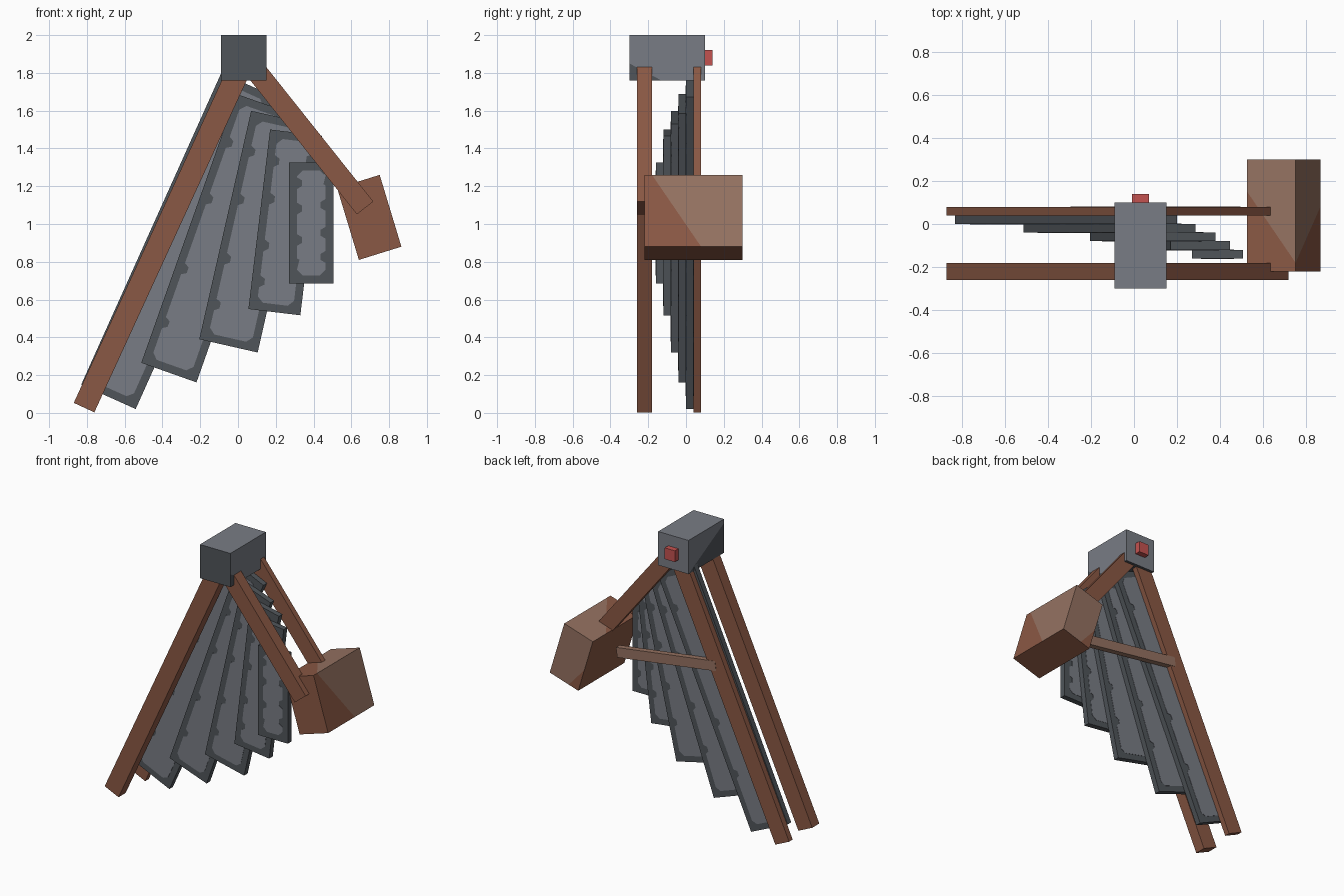
import bpy, bmesh, math
from mathutils import Vector

if "Cube" in bpy.data.objects:
    bpy.data.objects.remove(bpy.data.objects["Cube"], do_unlink=True)


def material(name, rgb):
    m = bpy.data.materials.new(name)
    m.use_nodes = True
    m.diffuse_color = (*rgb, 1)
    m.node_tree.nodes["Principled BSDF"].inputs["Base Color"].default_value = (*rgb, 1)
    return m


BROWN = material("brown wood", (0.255, 0.098, 0.058))
TAN = material("weathered wood", (0.30, 0.168, 0.12))
GREY = material("light iron", (0.19, 0.203, 0.232))
DARK = material("dark iron", (0.08, 0.091, 0.102))
RED = material("red", (0.55, 0.085, 0.08))


def prism(name, outline, y0, y1, *mats):
    """Extrude a flat outline in x and z from y0 to y1."""
    bm = bmesh.new()
    face = bm.faces.new([bm.verts.new((x, y0, z)) for x, z in outline])
    ext = bmesh.ops.extrude_face_region(bm, geom=[face])
    moved = [v for v in ext["geom"] if isinstance(v, bmesh.types.BMVert)]
    bmesh.ops.translate(bm, verts=moved, vec=(0, y1 - y0, 0))
    bmesh.ops.recalc_face_normals(bm, faces=bm.faces)
    mesh = bpy.data.meshes.new(name)
    bm.to_mesh(mesh)
    bm.free()
    obj = bpy.data.objects.new(name, mesh)
    bpy.context.collection.objects.link(obj)
    for m in mats:
        mesh.materials.append(m)
    return obj


def beam(name, a, b, width, y0, y1, mat):
    """Straight bar between two points in the x-z plane."""
    a, b = Vector(a), Vector(b)
    d = (b - a).normalized()
    n = Vector((d.y, -d.x)) * width / 2
    return prism(name, [a - n, a + n, b + n, b - n], y0, y1, mat)


def paint_beyond(obj, point, normal, plain):
    """Cut by a plane; faces beyond it take slot 1 unless they face a plain direction."""
    point, normal = Vector(point), Vector(normal)
    bm = bmesh.new()
    bm.from_mesh(obj.data)
    bmesh.ops.bisect_plane(bm, geom=bm.verts[:] + bm.edges[:] + bm.faces[:],
                           plane_co=point, plane_no=normal)
    bm.normal_update()
    for f in bm.faces:
        beyond = (f.calc_center_median() - point).dot(normal) > 0
        if beyond and not any(f.normal.dot(Vector(p)) > 0.8 for p in plain):
            f.material_index = 1
    bm.to_mesh(obj.data)
    bm.free()


# Head block with a lighter upper part, and its button
head = prism("head_block", [(-0.09, 1.76), (0.15, 1.76), (0.15, 2), (-0.09, 2)],
             -0.30, 0.10, DARK, GREY)
paint_beyond(head, (0.15, -0.13, 1.76), (0.508, 0.53, 1), [(0, -1, 0), (0, 0, -1)])
prism("button", [(-0.01, 1.84), (0.07, 1.84), (0.07, 1.92), (-0.01, 1.92)], 0.10, 0.14, RED)

# Front and back frames: a long leg and a short arm each
for side, y0, y1 in (("front", -0.26, -0.18), ("back", 0.04, 0.08)):
    beam(side + "_leg", (-0.815, 0.028), (0.019, 1.845), 0.12, y0, y1, BROWN)
    beam(side + "_arm", (0.673, 1.085), (0.081, 1.829), 0.11, y0, y1, BROWN)
beam("brace", (-0.29, 1.15), (0.49, 1.04), 0.07, 0.04, 0.082, TAN)

# Weight block, weathered on its upper back corner
corner = Vector((0.64, 0.81))
across, up = Vector((0.225, 0.07)), Vector((-0.115, 0.38))
weight = prism("weight_block", [corner, corner + across, corner + across + up, corner + up],
               -0.22, 0.30, BROWN, TAN)
p = [Vector((c.x, y, c.y)) for c, y in
     ((corner + up, 0.15), (corner + across + up, -0.18), (corner + across, 0.08))]
cut = (p[1] - p[0]).cross(p[2] - p[0]).normalized()
if cut.y < 0:
    cut.negate()
left_side = Vector((-up.y, 0, up.x)).normalized()
bottom = Vector((-up.x, 0, -up.y)).normalized()
paint_beyond(weight, p[0], cut, [left_side, bottom, (0, -1, 0)])


def panel_outline(w, h):
    """Inset panel outline with clipped corners and notches along both long sides."""
    m, c, r = 0.042, 0.03, 0.026
    pts = [(m, h - m - c)]
    for f in (0.83, 0.62, 0.36, 0.16):
        z = f * h
        pts += [(m, z + r * 1.2), (m + r, z + r * 0.6), (m + r, z - r * 0.6), (m, z - r * 1.2)]
    pts += [(m, m + c), (m + c, m), (w - m - c, m), (w - m, m + c)]
    for f in (0.22, 0.42, 0.65, 0.86):
        z = f * h
        pts += [(w - m, z - r * 1.2), (w - m - r, z - r * 0.6),
                (w - m - r, z + r * 0.6), (w - m, z + r * 1.2)]
    return pts + [(w - m, h - m - c), (w - m - c, h - m), (m + c, h - m)]


# Fan of blades: lower left corner, width, height, lean in degrees
blades = [(-0.83, 0.15, 0.316, 1.81, 24.2), (-0.512, 0.265, 0.31, 1.51, 19.5),
          (-0.205, 0.39, 0.317, 1.24, 12.8), (0.055, 0.55, 0.277, 0.957, 6.9),
          (0.27, 0.685, 0.235, 0.64, 0)]
for i, (x, z, w, h, lean) in enumerate(blades):
    s, c = math.sin(math.radians(lean)), math.cos(math.radians(lean))

    def place(pts):
        return [(x + u * c + v * s, z - u * s + v * c) for u, v in pts]

    y0 = -0.04 * i
    prism(f"blade_{i + 1}", place([(0, 0), (w, 0), (w, h), (0, h)]), y0, y0 + 0.04, DARK)
    prism(f"blade_panel_{i + 1}", place(panel_outline(w, h)), y0 - 0.002, y0 + 0.042, GREY)
